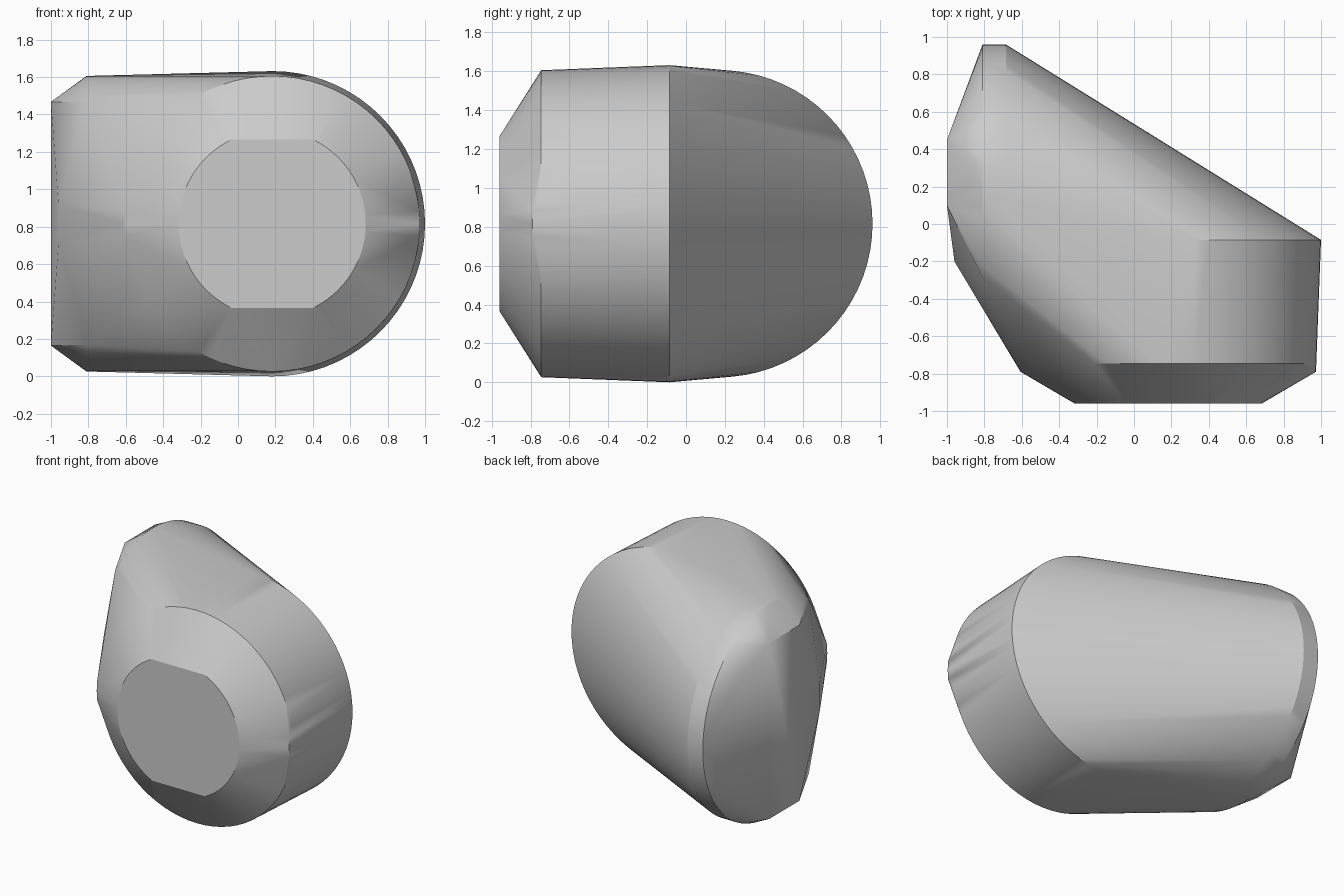
import bpy, bmesh
from math import cos, sin, tau, radians

cube = bpy.data.objects.get("Cube")
if cube:
    bpy.data.objects.remove(cube)

MID = 0.816      # height of both ring axes
STEPS = 72


def ring(centre, radius):
    """Points of a circle as (across, height) pairs."""
    return [(centre + radius * cos(tau * i / STEPS), MID + radius * sin(tau * i / STEPS))
            for i in range(STEPS)]


points = []

# Front drum: clipped cap, chamfer rim and back rim, all facing -y
FRONT_X = 0.183
cap_corner = 0.218
points += [(x, -0.96, z) for x, z in ring(FRONT_X, 0.5) if abs(z - MID) < 0.45]
points += [(FRONT_X + sx * cap_corner, -0.96, MID + sz * 0.45)
           for sx in (-1, 1) for sz in (-1, 1)]
points += [(x, -0.79 if abs(z - MID) < 0.08 else -0.745, z) for x, z in ring(FRONT_X, 0.79)]
points += [(x, -0.085, z) for x, z in ring(0.184, 0.816)]

# Side drum: two rims facing -x, cut away towards the front
for x in (-0.81, -0.685):
    points += [(x, y, z) for y, z in ring(0.17, 0.79) if y > -0.31]

# Flat side face and the blunt corner in front of it
for side in (-1, 1):
    points += [(-1.0, y, MID + side * 0.652) for y in (0.1, 0.45)]
    points.append((-0.96, -0.2, MID + side * 0.1))

# Wrap the drums in one convex skin
bm = bmesh.new()
for p in points:
    bm.verts.new(p)
result = bmesh.ops.convex_hull(bm, input=bm.verts[:])
unused = {g for g in result["geom_interior"] + result["geom_unused"]
          if isinstance(g, bmesh.types.BMVert)}
bmesh.ops.delete(bm, geom=list(unused), context="VERTS")
bmesh.ops.dissolve_limit(bm, angle_limit=radians(0.3), verts=bm.verts[:], edges=bm.edges[:])
bmesh.ops.recalc_face_normals(bm, faces=bm.faces[:])

mesh = bpy.data.meshes.new("elbow_shell")
bm.to_mesh(mesh)
bm.free()
shell = bpy.data.objects.new("elbow_shell", mesh)
bpy.context.collection.objects.link(shell)

# Plain grey finish
grey = bpy.data.materials.new("plain_grey")
grey.use_nodes = True
colour = (0.6, 0.6, 0.6, 1.0)
grey.diffuse_color = colour
grey.node_tree.nodes["Principled BSDF"].inputs["Base Color"].default_value = colour
mesh.materials.append(grey)

bpy.context.view_layer.objects.active = shell
shell.select_set(True)
bpy.ops.object.shade_smooth_by_angle(angle=radians(25))
